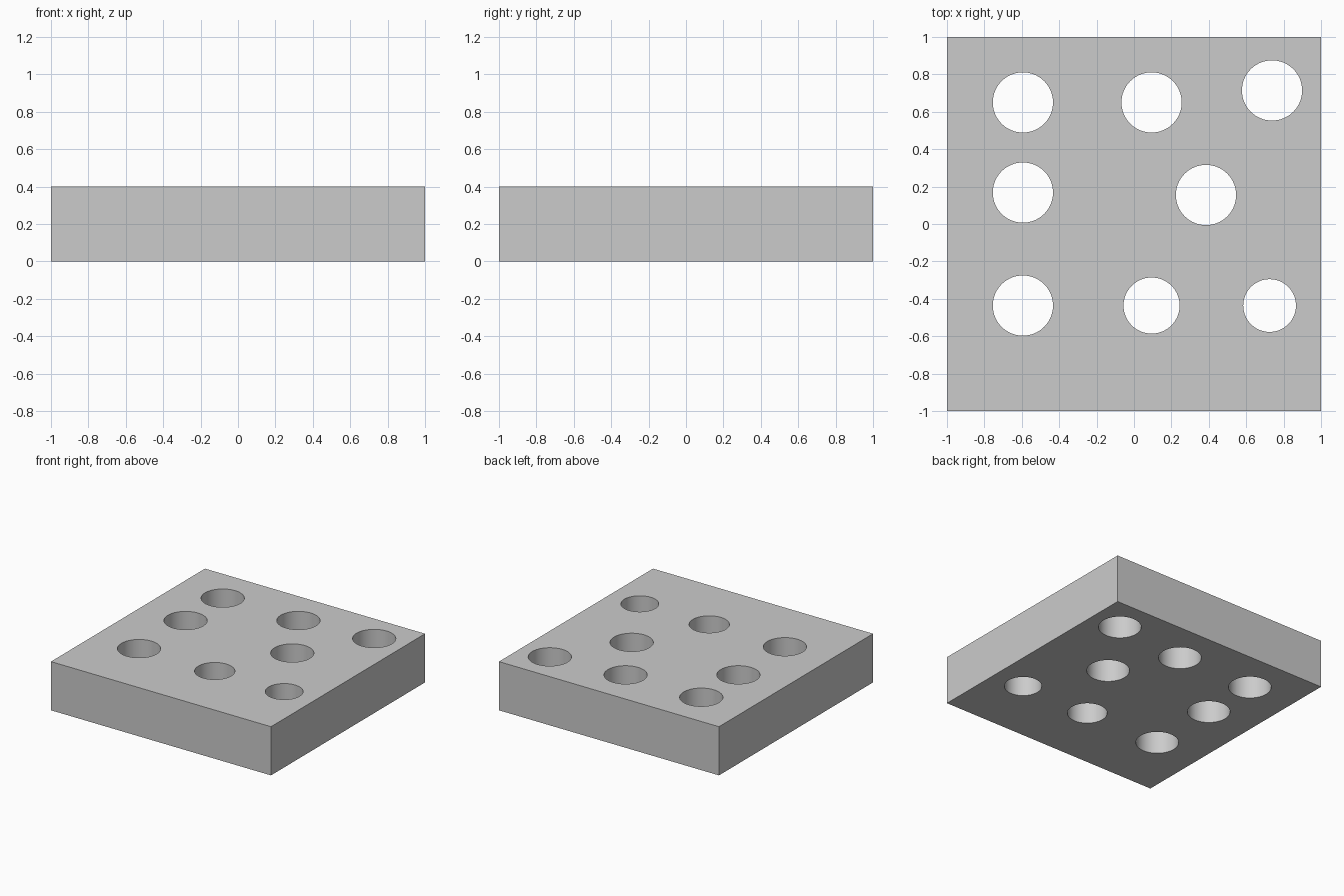
import bpy, bmesh, math
from mathutils import Matrix

if "Cube" in bpy.data.objects:
    bpy.data.objects.remove(bpy.data.objects["Cube"])

HEIGHT = 0.4
# Hole x, y, radius
HOLES = [
    (-0.594, 0.65, 0.161), (0.094, 0.65, 0.161), (0.738, 0.714, 0.161),
    (-0.594, 0.168, 0.161), (0.385, 0.155, 0.161),
    (-0.594, -0.436, 0.161), (0.094, -0.436, 0.15), (0.725, -0.436, 0.141),
]


def add_object(name, bm):
    mesh = bpy.data.meshes.new(name)
    bm.to_mesh(mesh)
    bm.free()
    obj = bpy.data.objects.new(name, mesh)
    bpy.context.collection.objects.link(obj)
    return obj


# Square block
bm = bmesh.new()
bmesh.ops.create_cube(bm, size=1, matrix=Matrix.Translation((0, 0, HEIGHT / 2))
                      @ Matrix.Diagonal((2, 2, HEIGHT, 1)))
block = add_object("drilled_block", bm)

# Round cutters for the through holes
bm = bmesh.new()
for x, y, r in HOLES:
    bmesh.ops.create_cone(bm, cap_ends=True, segments=64, radius1=r, radius2=r,
                          depth=HEIGHT * 2,
                          matrix=Matrix.Translation((x, y, HEIGHT / 2)))
cutter = add_object("hole_cutter", bm)
cutter.hide_render = True

# Drill the holes, then discard the cutter
drill = block.modifiers.new("holes", 'BOOLEAN')
drill.operation = 'DIFFERENCE'
drill.solver = 'EXACT'
drill.object = cutter
bpy.context.view_layer.objects.active = block
block.select_set(True)
bpy.ops.object.modifier_apply(modifier=drill.name)
bpy.data.objects.remove(cutter)

# Smooth hole walls with crisp rims
bpy.ops.object.shade_smooth_by_angle(angle=math.radians(30))
